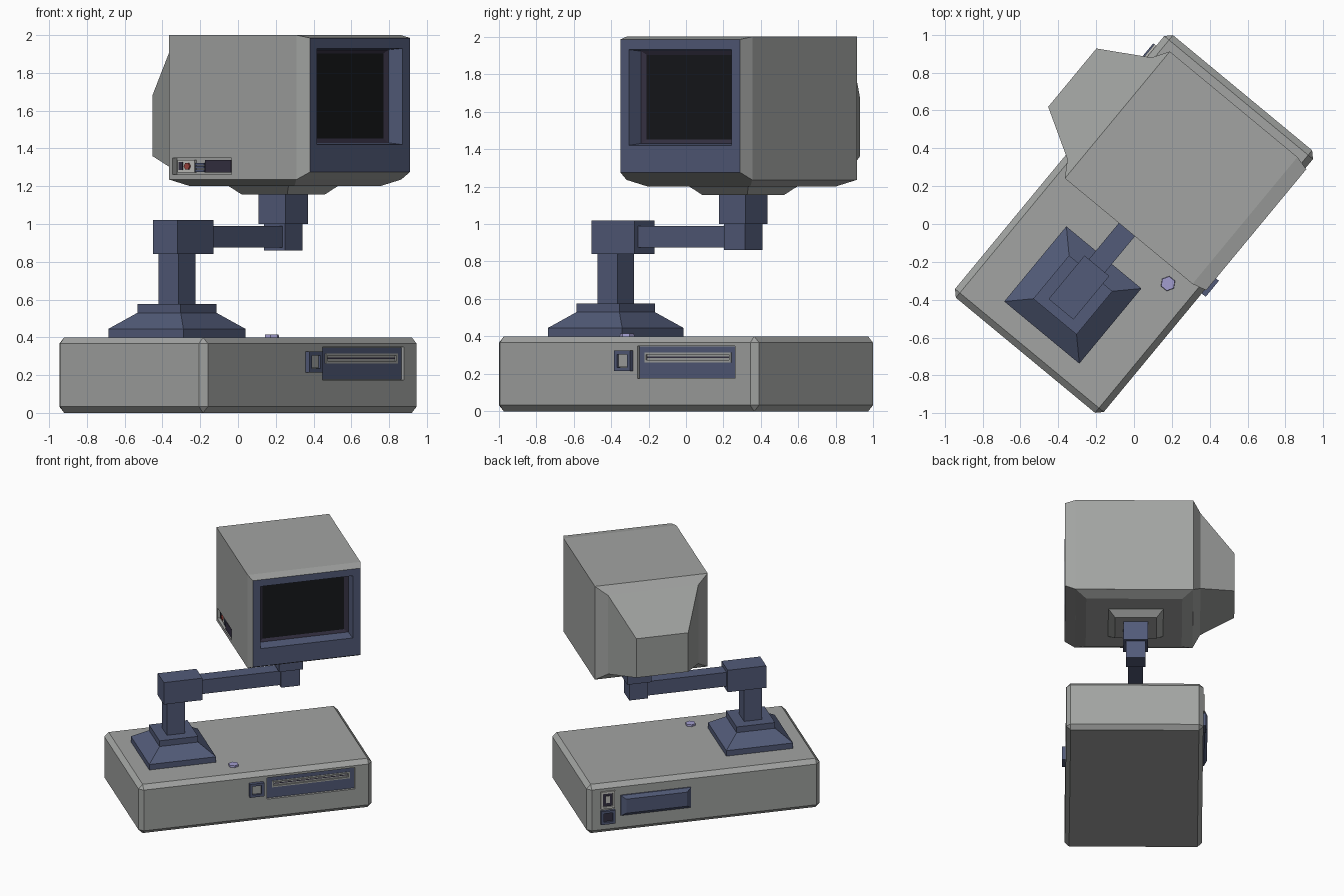
import bpy, bmesh, math
from mathutils import Matrix, Vector

if "Cube" in bpy.data.objects:
    bpy.data.objects.remove(bpy.data.objects["Cube"])

# The whole machine is modelled square, then turned on its stand point
TURN = Matrix.Rotation(math.radians(50.4), 4, 'Z')


def material(name, rgb):
    m = bpy.data.materials.new(name)
    m.diffuse_color = (*rgb, 1)
    m.use_nodes = True
    m.node_tree.nodes["Principled BSDF"].inputs["Base Color"].default_value = m.diffuse_color
    return m


GREY = material("grey", (0.36, 0.37, 0.36))
BLUE = material("slate_blue", (0.085, 0.105, 0.19))
DARK = material("dark_purple", (0.035, 0.03, 0.055))
BLACK = material("screen_black", (0.008, 0.009, 0.011))
LILAC = material("lilac", (0.36, 0.34, 0.62))
PALE = material("pale", (0.55, 0.55, 0.52))
RED = material("red", (0.35, 0.06, 0.05))


def finish(bm, name, *mats):
    bmesh.ops.recalc_face_normals(bm, faces=bm.faces)
    mesh = bpy.data.meshes.new(name)
    bm.to_mesh(mesh)
    bm.free()
    mesh.transform(TURN)
    ob = bpy.data.objects.new(name, mesh)
    bpy.context.collection.objects.link(ob)
    for m in mats:
        mesh.materials.append(m)
    return ob


def box(name, x, y, z, mat=GREY, bevel=0):
    """Box from (min, max) pairs."""
    bm = bmesh.new()
    bmesh.ops.create_cube(bm, size=1)
    for v in bm.verts:
        v.co = Vector([(a + b) / 2 + c * (b - a) for (a, b), c in zip((x, y, z), v.co)])
    if bevel:
        bmesh.ops.bevel(bm, geom=bm.edges[:], offset=bevel, segments=1, affect='EDGES')
    return finish(bm, name, mat)


def loft(name, rings, mats, bands=None):
    """Skin equal rings of points; bands gives the material of first cap and each band."""
    bm = bmesh.new()
    vs = [[bm.verts.new(p) for p in r] for r in rings]
    bands = bands or [0] * len(rings)
    bm.faces.new(vs[0]).material_index = bands[0]
    n = len(vs[0])
    for a, b, m in zip(vs, vs[1:], bands[1:]):
        for i in range(n):
            j = (i + 1) % n
            bm.faces.new((a[i], a[j], b[j], b[i])).material_index = m
    bm.faces.new(vs[-1])
    return finish(bm, name, *mats)


def ring_y(y, hw, z0, z1, cx=0.388):
    return [(cx - hw, y, z0), (cx + hw, y, z0), (cx + hw, y, z1), (cx - hw, y, z1)]


def ring_z(z, cx, cy, hx, hy):
    return [(cx + sx * hx, cy + sy * hy, z) for sx, sy in ((-1, -1), (1, -1), (1, 1), (-1, 1))]


def square_post(name, cx, steps, mat):
    """Square section post: (z, width) steps."""
    return loft(name, [ring_z(z, cx, 0.01, w / 2, w / 2) for z, w in steps], [mat])


def cut(target, x, y, z):
    cutter = box("cutter", x, y, z)
    mod = target.modifiers.new("recess", 'BOOLEAN')
    mod.operation, mod.object, mod.solver = 'DIFFERENCE', cutter, 'EXACT'
    bpy.context.view_layer.objects.active = target
    bpy.ops.object.modifier_apply(modifier=mod.name)
    bpy.data.objects.remove(cutter)


def frame(name, x, y, z, t, mat):
    """Rectangular frame facing y, with bars t thick, as a box with a hole."""
    ob = box(name, x, y, z, mat)
    cut(ob, (x[0] + t, x[1] - t), (y[0] - 0.1, y[1] + 0.1), (z[0] + t, z[1] - t))
    return ob


# Computer case with drive recess
case = box("computer_case", (-0.9, 0.9), (-0.51, 0.51), (0, 0.4), GREY, 0.033)
cut(case, (0.085, 0.762), (-0.6, -0.49), (0.175, 0.35))

# Disk drive: blue panel with a stepped slot
panel = box("drive_panel", (0.088, 0.759), (-0.496, -0.484), (0.178, 0.347), BLUE)
cut(panel, (0.125, 0.725), (-0.6, -0.40), (0.262, 0.315))
frame("drive_slot_rim", (0.125, 0.725), (-0.5, -0.484), (0.262, 0.315), 0.012, GREY)
box("drive_slot", (0.137, 0.713), (-0.4905, -0.488), (0.285, 0.292), DARK)

# Square front button
frame("front_button_frame", (-0.055, 0.055), (-0.537, -0.505), (0.215, 0.325), 0.02, BLUE)
box("front_button", (-0.033, 0.033), (-0.525, -0.505), (0.237, 0.303), GREY)

# Hexagonal power button on the lid
bm = bmesh.new()
bmesh.ops.create_cone(bm, cap_ends=True, segments=6, radius1=0.042, radius2=0.038, depth=0.03,
                      matrix=Matrix.Translation((-0.128, -0.339, 0.4)))
finish(bm, "power_button", LILAC)

# Rear connectors
loft("rear_connector", [ring_y(0.5, 0.27, 0.135, 0.30, 0.375), ring_y(0.52, 0.27, 0.135, 0.30, 0.375),
                        ring_y(0.542, 0.235, 0.16, 0.275, 0.375)], [BLUE])
frame("power_inlet_frame", (0.69, 0.80), (0.5, 0.522), (0.205, 0.345), 0.017, PALE)
box("power_inlet", (0.707, 0.783), (0.5, 0.513), (0.222, 0.328), DARK)
box("power_inlet_pin", (0.73, 0.76), (0.505, 0.519), (0.25, 0.305), PALE)
frame("rear_socket_frame", (0.69, 0.80), (0.5, 0.53), (0.08, 0.19), 0.02, BLUE)
box("rear_socket", (0.71, 0.78), (0.5, 0.516), (0.1, 0.17), DARK)

# Swing arm
square_post("arm_foot", -0.495, [(0.395, 0.515), (0.445, 0.515), (0.53, 0.297), (0.577, 0.297)], BLUE)
square_post("arm_pillar", -0.495, [(0.57, 0.138), (0.85, 0.138)], BLUE)
box("arm_shoulder", (-0.593, -0.295), (-0.075, 0.095), (0.84, 1.02), BLUE)
box("arm_beam", (-0.31, 0.33), (-0.045, 0.065), (0.875, 0.99), BLUE)
square_post("arm_elbow", 0.388, [(0.86, 0.145), (1.005, 0.145)], BLUE)
square_post("monitor_post", 0.388, [(1.0, 0.185), (1.16, 0.185)], BLUE)
square_post("monitor_swivel", 0.388, [(1.155, 0.31), (1.205, 0.42)], GREY)

# Monitor: screen, recessed bezel, casing and tube housing in one skin
monitor = loft("monitor", [
    ring_y(-0.417, 0.315, 1.452, 1.903),
    ring_y(-0.427, 0.345, 1.43, 1.922),
    ring_y(-0.517, 0.355, 1.42, 1.93),
    ring_y(-0.517, 0.415, 1.275, 1.985),
    ring_y(-0.44, 0.435, 1.235, 2.0),
    ring_y(0.435, 0.435, 1.235, 2.0),
    ring_y(0.49, 0.348, 1.295, 1.94),
    ring_y(0.744, 0.20, 1.36, 1.68)],
    [GREY, BLUE, DARK, BLACK], [3, 2, 1, 1, 0, 0, 0, 0])
cut(monitor, (-0.1, -0.012), (0.005, 0.41), (1.262, 1.35))
loft("monitor_underside", [ring_z(1.2, 0.388, -0.003, 0.355, 0.357),
                           ring_z(1.2352, 0.388, -0.003, 0.435, 0.437)], [GREY])

# Control recess on the monitor's side: slider, key and two sockets
box("control_slider", (-0.043, -0.01), (0.012, 0.19), (1.272, 1.34), DARK)
for i, z in enumerate((1.275, 1.293, 1.311)):
    box(f"control_key_{i + 1}", (-0.035, -0.01), (0.205, 0.265), (z, z + 0.013), BLUE)
box("control_socket", (-0.03, -0.01), (0.275, 0.39), (1.272, 1.34), PALE)
bm = bmesh.new()
bmesh.ops.create_cone(bm, cap_ends=True, segments=6, radius1=0.02, radius2=0.02, depth=0.012,
                      matrix=Matrix.Translation((-0.034, 0.32, 1.306)) @ Matrix.Rotation(math.pi / 2, 4, 'Y'))
finish(bm, "control_plug", RED)
box("control_jack", (-0.036, -0.012), (0.352, 0.38), (1.285, 1.327), DARK)
